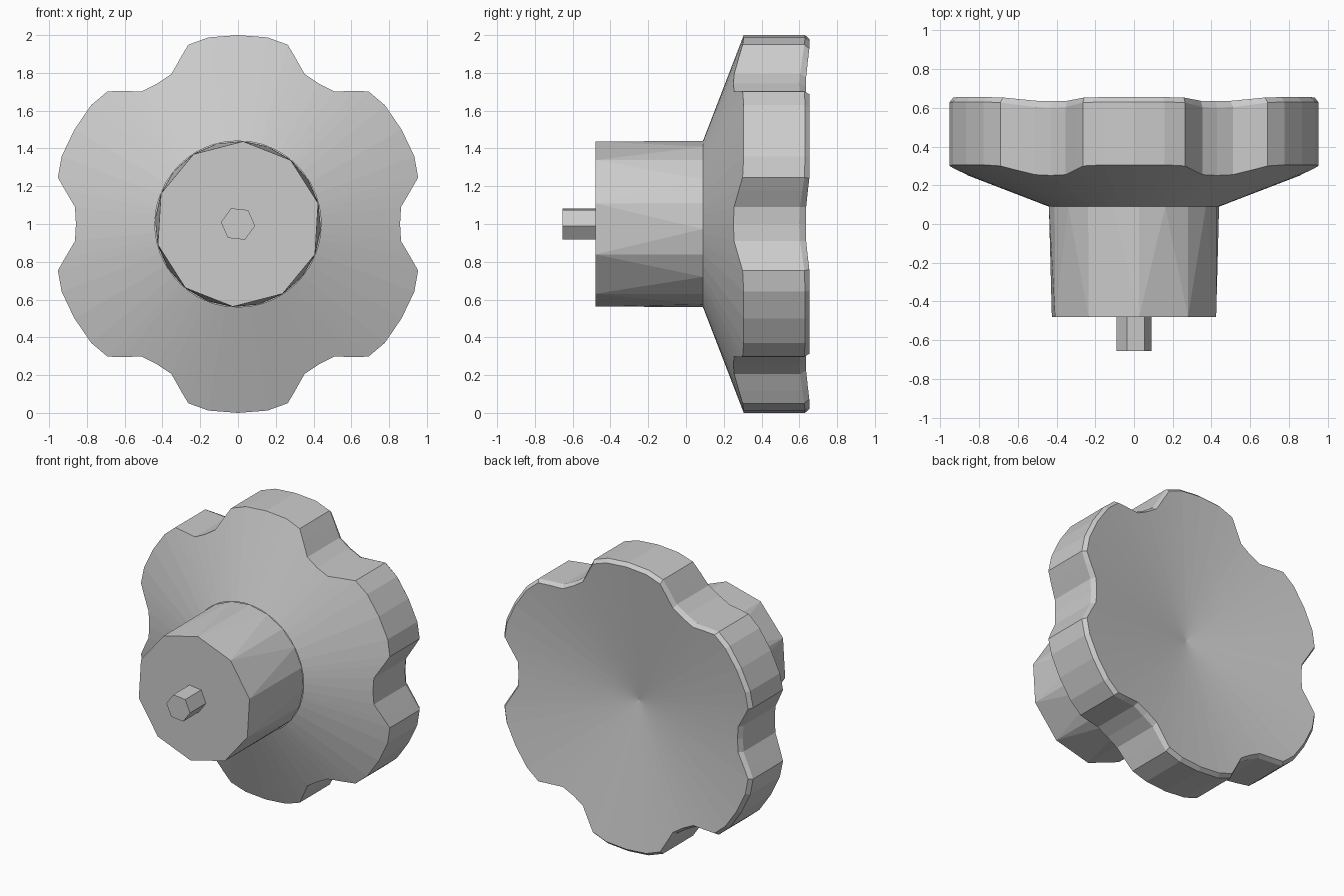
import bpy, bmesh
from math import sin, cos, radians, tau

if "Cube" in bpy.data.objects:
    bpy.data.objects.remove(bpy.data.objects["Cube"])


def point(r, a, y):
    return (r * cos(a), y, 1 + r * sin(a))


def ring(bm, n, r, y, phase):
    return [bm.verts.new(point(r, radians(phase) + tau * i / n, y)) for i in range(n)]


def bridge(bm, a, b):
    n = len(a)
    for i in range(n):
        j = (i + 1) % n
        bm.faces.new((a[i], a[j], b[j], b[i]))


def finish(bm, name):
    bmesh.ops.recalc_face_normals(bm, faces=bm.faces)
    me = bpy.data.meshes.new(name)
    bm.to_mesh(me)
    bm.free()
    ob = bpy.data.objects.new(name, me)
    bpy.context.collection.objects.link(ob)
    return ob


# Six-lobed outline: (angle from lobe centre, radius)
lobe = [(-30, .858), (-24, .868), (-19, .932), (-15.5, .985), (-9, 1.0),
        (0, 1.0), (9, 1.0), (15.5, .985), (19, .932), (24, .868)]
outline = [(radians(30 + 60 * k + d), r) for k in range(6) for d, r in lobe]

# Handwheel: conical front, fluted rim, small chamfer, dished back
bm = bmesh.new()
HUB_R, HUB_Y = .44, .09
levels = [
    lambda r: (HUB_R, HUB_Y),
    lambda r: (r, HUB_Y + .385 * (r - HUB_R)),
    lambda r: (r, .63 - .2 * (1 - r)),
    lambda r: (r * .978, .655 - .145 * (1 - r)),
]
rings = [[bm.verts.new(point(f(r)[0], a, f(r)[1])) for a, r in outline] for f in levels]
for a, b in zip(rings, rings[1:]):
    bridge(bm, a, b)
centre = bm.verts.new((0, .51, 1))
edge = rings[-1]
for i in range(len(edge)):
    bm.faces.new((edge[i], edge[(i + 1) % len(edge)], centre))
# Put the surface the right way out on the open shell
ob = finish(bm, "handwheel")
if ob.data.polygons[-1].normal.y < 0:
    ob.data.flip_normals()

# Hub: ten-sided front face widening to a twenty-sided root
bm = bmesh.new()
front = ring(bm, 10, .438, -.48, 14.5)
root = ring(bm, 20, .44, HUB_Y, 14.5)
for i in range(10):
    f0, f1 = front[i], front[(i + 1) % 10]
    r0, r1, r2 = root[2 * i], root[2 * i + 1], root[(2 * i + 2) % 20]
    for tri in ((f0, r0, r1), (f0, r1, f1), (f1, r1, r2)):
        bm.faces.new(tri)
bm.faces.new(front)
ob = finish(bm, "hub")
if ob.data.polygons[-1].normal.y > 0:
    ob.data.flip_normals()

# Hexagonal stem
bm = bmesh.new()
tip = ring(bm, 6, .091, -.655, 54)
base = ring(bm, 6, .091, -.48, 54)
bridge(bm, tip, base)
bm.faces.new(tip)
ob = finish(bm, "stem")
if ob.data.polygons[-1].normal.y > 0:
    ob.data.flip_normals()
